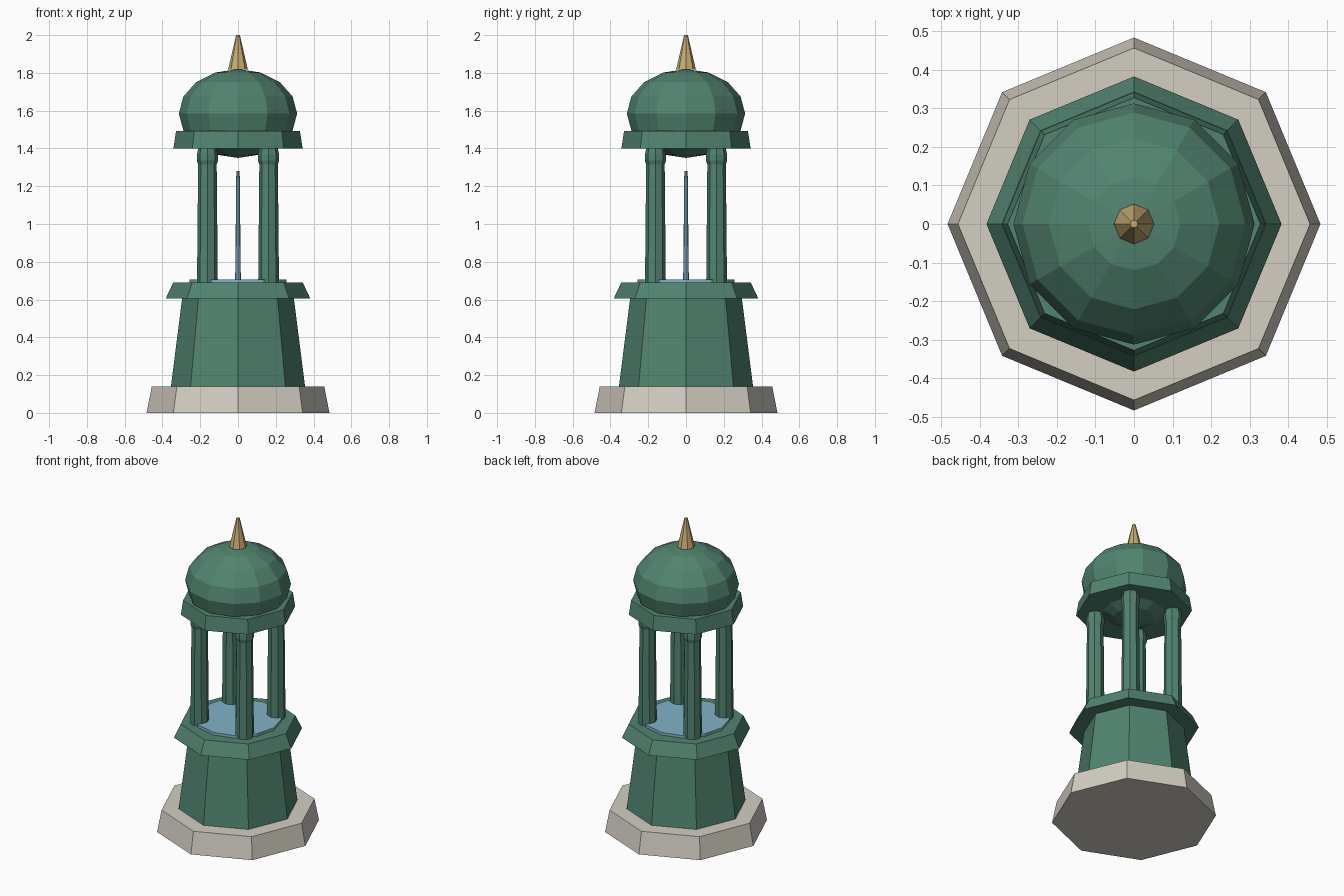
import bpy, bmesh, math

if "Cube" in bpy.data.objects:
    bpy.data.objects.remove(bpy.data.objects["Cube"], do_unlink=True)


def material(name, rgb):
    mat = bpy.data.materials.new(name)
    mat.use_nodes = True
    colour = (*rgb, 1)
    mat.diffuse_color = colour
    mat.node_tree.nodes["Principled BSDF"].inputs["Base Color"].default_value = colour
    return mat


STONE = material("pale stone", (0.66, 0.62, 0.54))
GREEN = material("green paint", (0.083, 0.23, 0.16))
WATER = material("water blue", (0.22, 0.45, 0.56))
GOLD = material("gold", (0.58, 0.42, 0.17))


def finish(name, bm, mat, location):
    mesh = bpy.data.meshes.new(name)
    bm.to_mesh(mesh)
    bm.free()
    mesh.materials.append(mat)
    obj = bpy.data.objects.new(name, mesh)
    obj.location = location
    bpy.context.collection.objects.link(obj)
    return obj


def turned(name, profile, sides, mat, x=0, y=0):
    """Flat-faced solid of revolution from (radius, height) pairs, a corner on +x."""
    bm = bmesh.new()
    rings = []
    for r, z in profile:
        angles = [2 * math.pi * i / sides for i in range(sides)]
        rings.append([bm.verts.new((r * math.cos(a), r * math.sin(a), z)) for a in angles])
    for low, high in zip(rings, rings[1:]):
        for i in range(sides):
            j = (i + 1) % sides
            bm.faces.new((low[i], low[j], high[j], high[i]))
    bm.faces.new(rings[0][::-1])
    bm.faces.new(rings[-1])
    return finish(name, bm, mat, (x, y, 0))


# Octagonal base, pedestal and ledge
turned("stone_base", [(0.484, 0), (0.457, 0.14)], 8, STONE)
turned("pedestal", [(0.355, 0.14), (0.296, 0.605)], 8, GREEN)
turned("ledge", [(0.383, 0.605), (0.343, 0.69)], 8, GREEN)

# Water pool and jet
turned("water_pool", [(0.258, 0.69), (0.258, 0.707)], 12, WATER)
turned("water_jet", [(0.015, 0.7), (0.009, 1.28)], 8, WATER)

# Four columns with swelling capitals
for side, x in (("right", -0.162), ("left", 0.162)):
    for end, y in (("front", -0.162), ("back", 0.162)):
        turned(f"{end}_{side}_column", [(0.055, 0.69), (0.049, 1.33)], 8, GREEN, x, y)
        turned(f"{end}_{side}_capital",
               [(0.049, 1.315), (0.056, 1.335), (0.056, 1.365), (0.049, 1.4)],
               8, GREEN, x, y)

# Octagonal roof ring
turned("roof_ring", [(0.342, 1.4), (0.328, 1.492)], 8, GREEN)

# Faceted, flattened dome
bm = bmesh.new()
bmesh.ops.create_uvsphere(bm, u_segments=12, v_segments=8, radius=1)
bmesh.ops.scale(bm, vec=(0.313, 0.313, 0.235), verts=bm.verts)
finish("dome", bm, GREEN, (0, 0, 1.585))

# Finial
turned("finial", [(0.052, 1.818), (0.01, 2.0)], 8, GOLD)
